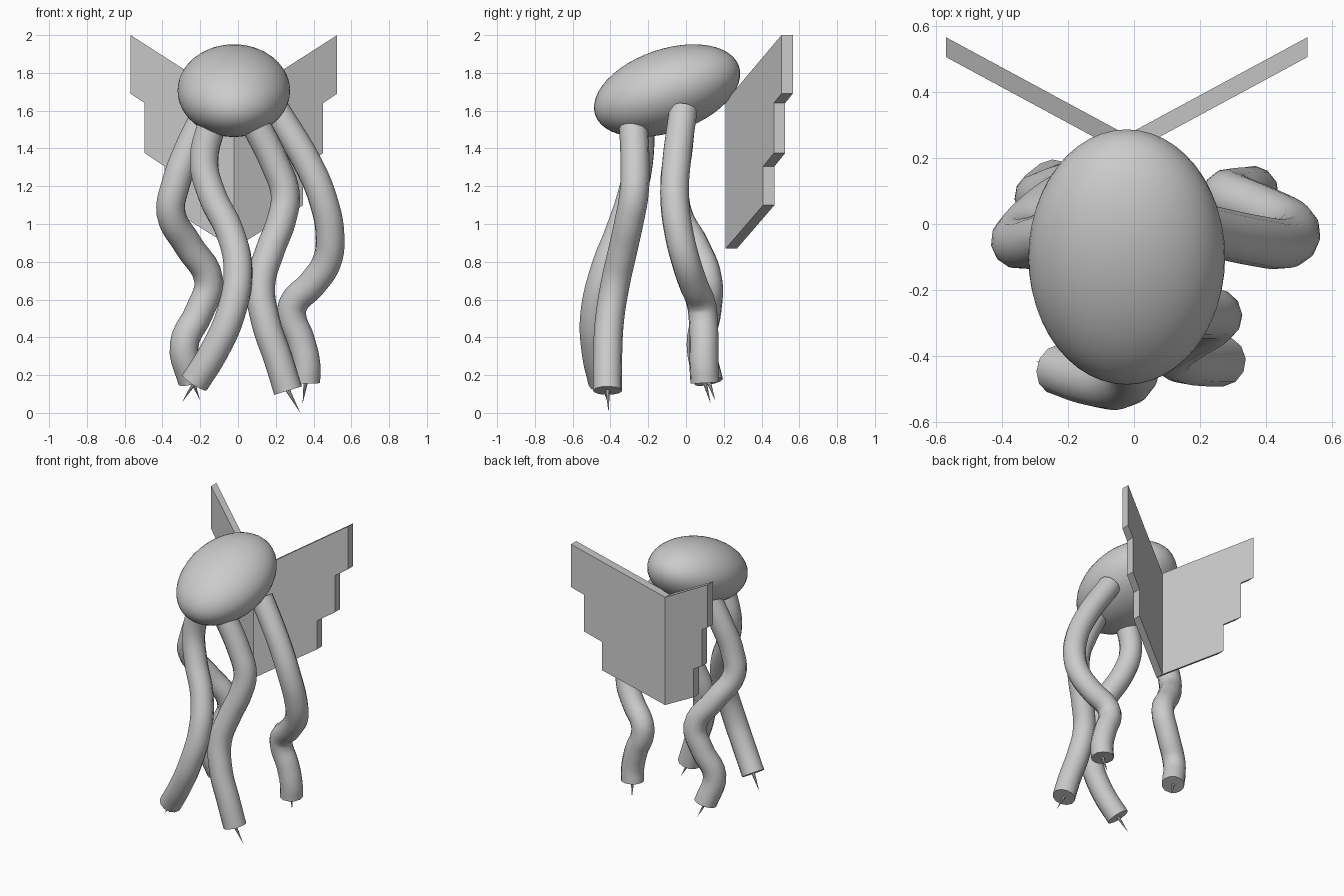
import bpy, bmesh, math
from mathutils import Vector

if "Cube" in bpy.data.objects:
    bpy.data.objects.remove(bpy.data.objects["Cube"])


def smooth(obj, angle=40):
    bpy.ops.object.select_all(action='DESELECT')
    obj.select_set(True)
    bpy.context.view_layer.objects.active = obj
    bpy.ops.object.shade_smooth_by_angle(angle=math.radians(angle))


def tube(name, pts, radius=0.077):
    cu = bpy.data.curves.new(name, 'CURVE')
    cu.dimensions = '3D'
    cu.bevel_depth = radius
    cu.bevel_resolution = 4
    cu.use_fill_caps = True
    cu.resolution_u = 5
    sp = cu.splines.new('BEZIER')
    sp.bezier_points.add(len(pts) - 1)
    for bp, p in zip(sp.bezier_points, pts):
        bp.co = p
        bp.handle_left_type = bp.handle_right_type = 'AUTO'
    obj = bpy.data.objects.new(name, cu)
    bpy.context.collection.objects.link(obj)
    bpy.ops.object.select_all(action='DESELECT')
    obj.select_set(True)
    bpy.context.view_layer.objects.active = obj
    bpy.ops.object.convert(target='MESH')
    smooth(bpy.context.view_layer.objects.active, 50)


def spike(name, base, tip, radius=0.013):
    base, tip = Vector(base), Vector(tip)
    d = tip - base
    base = base - d * 0.1
    d = tip - base
    bpy.ops.mesh.primitive_cone_add(vertices=8, radius1=radius, radius2=0,
                                    depth=d.length, location=(base + tip) / 2)
    obj = bpy.context.object
    obj.name = name
    obj.rotation_euler = d.to_track_quat('Z', 'Y').to_euler()


# Tilted ellipsoid body
bpy.ops.mesh.primitive_uv_sphere_add(segments=48, ring_count=24,
                                     location=(-0.022, -0.10, 1.706))
body = bpy.context.object
body.name = "body"
body.scale = (0.298, 0.402, 0.22)
body.rotation_euler = (math.radians(18.8), 0, 0)
smooth(body)

# Wings: stepped profile (distance from spine, height), swept back in a V
profile = [(0, 0.87), (0.367, 1.10), (0.367, 1.305), (0.472, 1.375),
           (0.472, 1.64), (0.547, 1.69), (0.547, 2.0), (0, 1.65)]
for side, name in ((-1, "left_wing"), (1, "right_wing")):
    bm = bmesh.new()
    face = bm.faces.new([bm.verts.new((-0.022 + side * d, 0.21 + 0.54 * d, z))
                         for d, z in profile])
    ext = bmesh.ops.extrude_face_region(bm, geom=[face])
    bmesh.ops.translate(bm, vec=(0, 0.06, 0),
                        verts=[v for v in ext['geom'] if isinstance(v, bmesh.types.BMVert)])
    bmesh.ops.recalc_face_normals(bm, faces=bm.faces)
    me = bpy.data.meshes.new(name)
    bm.to_mesh(me)
    bm.free()
    bpy.context.collection.objects.link(bpy.data.objects.new(name, me))

# Wavy legs, each path running from inside the body to the cut end
legs = {
    "back_left_leg": [(-0.16, -0.02, 1.60), (-0.26, -0.04, 1.40), (-0.33, -0.06, 1.21),
                      (-0.355, -0.045, 1.06), (-0.265, 0.045, 0.89), (-0.155, 0.115, 0.70),
                      (-0.205, 0.11, 0.535), (-0.285, 0.08, 0.36), (-0.24, 0.12, 0.165)],
    "front_left_leg": [(-0.13, -0.24, 1.56), (-0.18, -0.25, 1.33), (-0.14, -0.285, 1.16),
                       (-0.04, -0.355, 0.95), (0.0, -0.43, 0.757), (-0.04, -0.483, 0.52),
                       (-0.13, -0.475, 0.32), (-0.23, -0.44, 0.16)],
    "front_right_leg": [(0.07, -0.28, 1.57), (0.20, -0.27, 1.31), (0.25, -0.275, 1.16),
                        (0.23, -0.30, 1.02), (0.17, -0.335, 0.86), (0.12, -0.375, 0.68),
                        (0.145, -0.405, 0.49), (0.215, -0.415, 0.28), (0.265, -0.415, 0.118)],
    "back_right_leg": [(0.20, -0.015, 1.60), (0.375, -0.052, 1.31), (0.45, -0.06, 1.13),
                       (0.487, -0.035, 0.94), (0.47, 0.0, 0.80), (0.39, 0.04, 0.68),
                       (0.295, 0.08, 0.58), (0.285, 0.09, 0.51), (0.33, 0.095, 0.385),
                       (0.36, 0.095, 0.25), (0.358, 0.10, 0.16)],
}
tips = {"back_left_leg": (-0.20, 0.155, 0.065), "front_left_leg": (-0.297, -0.415, 0.055),
        "front_right_leg": (0.33, -0.41, 0.0), "back_right_leg": (0.342, 0.13, 0.05)}
for name, pts in legs.items():
    tube(name, pts)
    spike(name + "_spike", pts[-1], tips[name])
